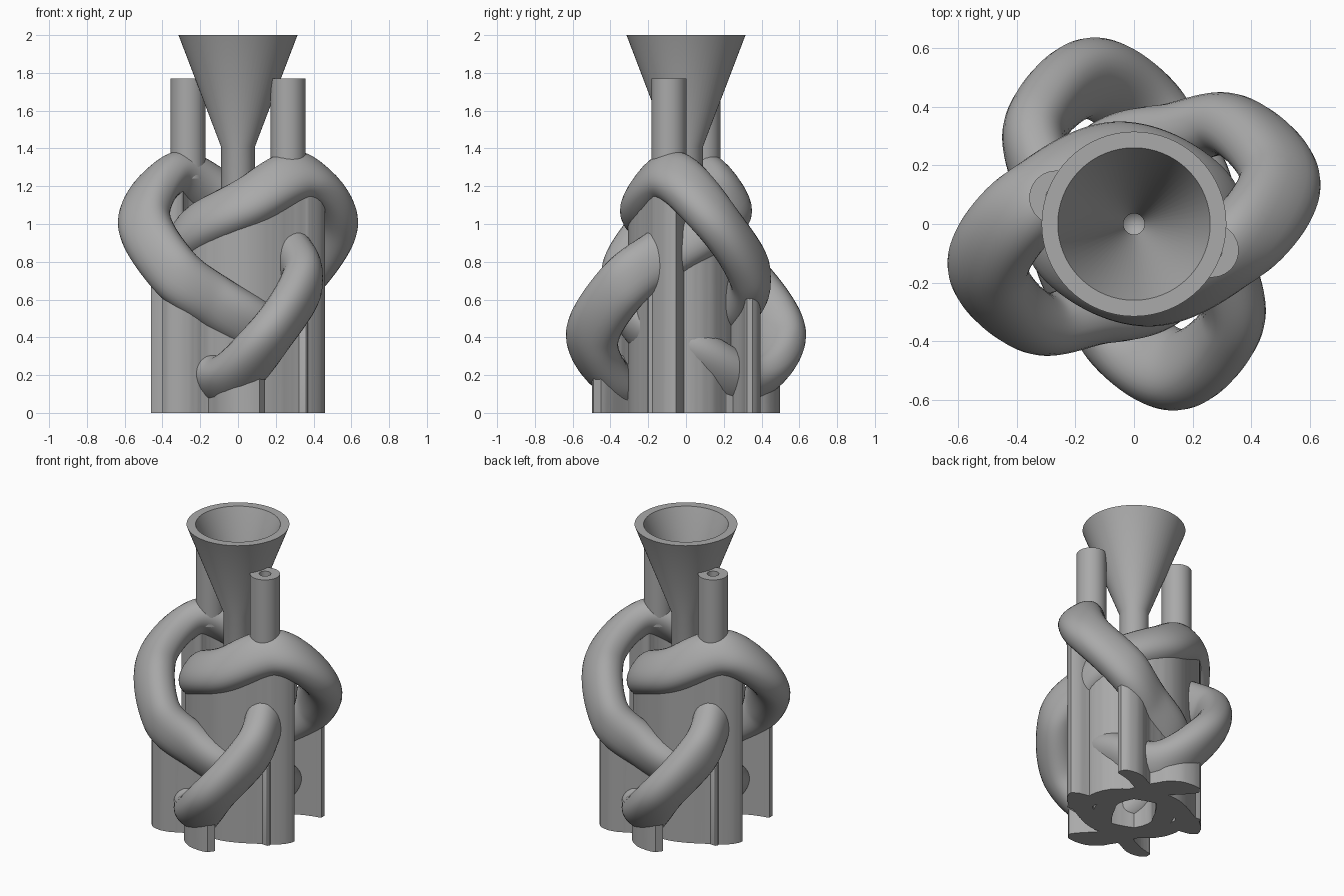
import bpy, bmesh, math
from mathutils import Vector

old = bpy.data.objects.get("Cube")
if old:
    bpy.data.objects.remove(old, do_unlink=True)

mat = bpy.data.materials.new("plain grey")
mat.use_nodes = True
GREY = (0.4, 0.4, 0.4, 1)
mat.diffuse_color = GREY
mat.node_tree.nodes["Principled BSDF"].inputs["Base Color"].default_value = GREY

WIDE, THIN = 0.145, 0.108   # half sizes of the oval tube section
SQUARE = 0.88               # below 1 makes the oval a little boxy
MID = 0.71                  # height of the knot centre
UP = Vector((0, 0, 1))


def mesh_object(name, bm, angle=40):
    bmesh.ops.recalc_face_normals(bm, faces=bm.faces[:])
    me = bpy.data.meshes.new(name)
    bm.to_mesh(me)
    bm.free()
    me.materials.append(mat)
    obj = bpy.data.objects.new(name, me)
    bpy.context.collection.objects.link(obj)
    bpy.ops.object.select_all(action='DESELECT')
    obj.select_set(True)
    bpy.context.view_layer.objects.active = obj
    bpy.ops.object.shade_smooth_by_angle(angle=math.radians(angle))


def bridge(bm, a, b):
    for k in range(len(a)):
        m = (k + 1) % len(a)
        bm.faces.new((a[k], a[m], b[m], b[k]))


def lathe(name, profile, centre=(0, 0), steps=64):
    bm = bmesh.new()
    verts = [bm.verts.new((r, 0, z)) for r, z in profile]
    edges = [bm.edges.new(pair) for pair in zip(verts, verts[1:])]
    bmesh.ops.spin(bm, geom=verts + edges, cent=(0, 0, 0), axis=(0, 0, 1),
                   angle=2 * math.pi, steps=steps, use_duplicate=False)
    bmesh.ops.remove_doubles(bm, verts=bm.verts[:], dist=0.0005)
    bmesh.ops.translate(bm, verts=bm.verts[:], vec=(centre[0], centre[1], 0))
    mesh_object(name, bm)


def smooth_loop(pts, steps):
    out, n = [], len(pts)
    for i in range(n):
        a, b, c, d = (pts[(i + k) % n] for k in (-1, 0, 1, 2))
        for s in range(steps):
            t = s / steps
            out.append(0.5 * (2 * b + (c - a) * t + (2 * a - 5 * b + 4 * c - d) * t ** 2
                              + (3 * b - a - 3 * c + d) * t ** 3))
    for _ in range(8):
        out = [(out[i - 1] + 2 * p + out[(i + 1) % len(out)]) / 4 for i, p in enumerate(out)]
    return out


def power(value, exponent):
    return math.copysign(abs(value) ** exponent, value)


def section(centre, u, v, sides):
    """Points and normals of the boxy oval around one path point."""
    ring = []
    for k in range(sides):
        c, s = math.cos(2 * math.pi * k / sides), math.sin(2 * math.pi * k / sides)
        point = centre + u * WIDE * power(c, SQUARE) + v * THIN * power(s, SQUARE)
        normal = u * power(c, 2 - SQUARE) / WIDE + v * power(s, 2 - SQUARE) / THIN
        ring.append((point, normal.normalized()))
    return ring


# Knot path: one quarter, repeated with a quarter turn and a vertical flip
quarter = [Vector(p) for p in (
    (0.50, 0.15, 0.32), (0.34, 0.335, 0.04), (0.13, 0.30, -0.12),
    (-0.10, 0.22, -0.26), (-0.22, -0.05, -0.40), (-0.08, -0.34, -0.545))]
control = []
for turn in range(4):
    control += quarter
    quarter = [Vector((p.y, -p.x, -p.z)) for p in quarter]
path = smooth_loop(control, 20)

# Frames whose broad side leans outward above and below the middle
frames = []
for i, p in enumerate(path):
    d = (path[(i + 1) % len(path)] - path[i - 1]).normalized()
    u = Vector((p.x, p.y, 0)).normalized() * (p.z / 0.45) - UP
    u = (u - d * u.dot(d)).normalized()
    frames.append((p + UP * MID, u, d.cross(u), d.cross(UP)))

# Knot tube
bm = bmesh.new()
rings = [[bm.verts.new(co) for co, normal in section(p, u, v, 28)]
         for p, u, v, side in frames]
for i, ring in enumerate(rings):
    bridge(bm, rings[i - 1], ring)
mesh_object("knot", bm, 60)

# Support walls: drop the steep underside of the tube to the floor
OVERHANG = 0.73
runs, run = [], []
for p, u, v, side in frames:
    under = [co for co, normal in section(p, u, v, 300) if normal.z < -OVERHANG]
    if len(under) > 3:
        run.append((min(under, key=side.dot), max(under, key=side.dot)))
    elif run:
        runs.append(run)
        run = []
runs.append(run)

for number, run in enumerate((r for r in runs if len(r) > 2), 1):
    bm = bmesh.new()
    rings = []
    for a, b in run:
        rings.append([bm.verts.new(co) for co in (
            (a.x, a.y, 0), (b.x, b.y, 0), b + UP * 0.01, a + UP * 0.01)])
    for a, b in zip(rings, rings[1:]):
        bridge(bm, a, b)
    bm.faces.new(rings[0])
    bm.faces.new(rings[-1])
    mesh_object(f"support_wall_{number}", bm)

# Pouring funnel with its stem
lathe("funnel", [(0, 0.35), (0.09, 0.35), (0.09, 1.41), (0.315, 2), (0.26, 2),
                 (0.036, 1.41), (0.036, 0.45), (0, 0.42)])

# Two hollow vent tubes
for name, s in (("left_vent", 1), ("right_vent", -1)):
    lathe(name, [(0, 1.24), (0.092, 1.24), (0.092, 1.77), (0.036, 1.77),
                 (0.036, 1.3), (0, 1.3)], (0.265 * s, -0.09 * s), 40)
